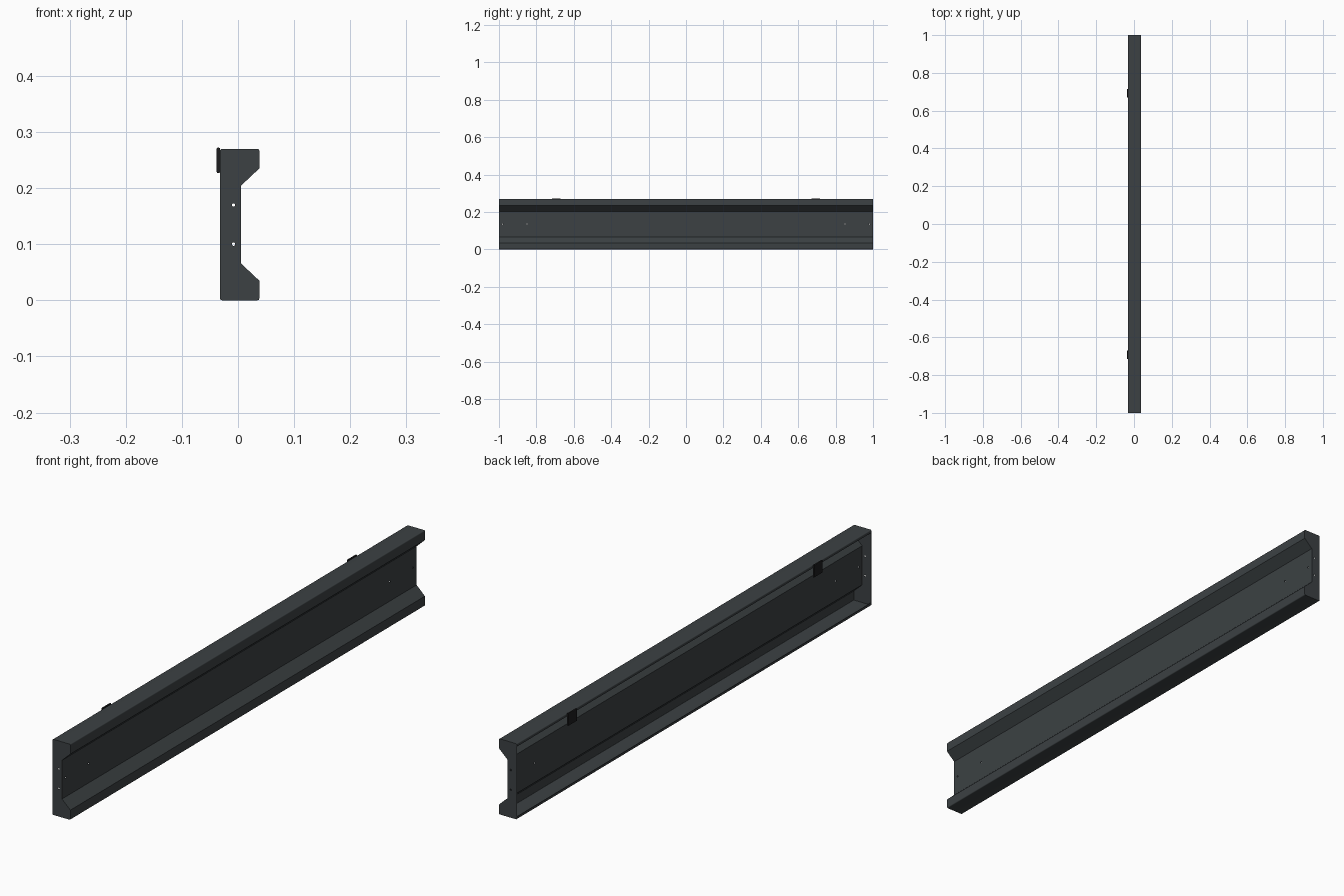
import bpy, bmesh, math
from mathutils import Vector, Matrix

if "Cube" in bpy.data.objects:
    bpy.data.objects.remove(bpy.data.objects["Cube"])

H, T, R = 0.27, 0.002, 0.004
BACK, FRONT, WEB = -0.032, 0.038, 0.005


def material(name, col):
    m = bpy.data.materials.new(name)
    m.diffuse_color = (*col, 1)
    m.use_nodes = True
    m.node_tree.nodes["Principled BSDF"].inputs["Base Color"].default_value = m.diffuse_color
    return m


steel = material("dark_steel", (0.045, 0.053, 0.057))
black = material("black_clip", (0.012, 0.012, 0.013))


def make(name, bm, mat=None):
    me = bpy.data.meshes.new(name)
    bm.to_mesh(me)
    bm.free()
    ob = bpy.data.objects.new(name, me)
    bpy.context.collection.objects.link(ob)
    if mat:
        me.materials.append(mat)
    return ob


def activate(ob):
    bpy.ops.object.select_all(action='DESELECT')
    ob.select_set(True)
    bpy.context.view_layer.objects.active = ob


def round_corner(prev, p, nxt, n=4):
    """Points of a small fillet at corner p."""
    p = Vector(p)
    a = p + (Vector(prev) - p).normalized() * R
    b = p + (Vector(nxt) - p).normalized() * R
    return [tuple(a * (1 - t) ** 2 + p * 2 * t * (1 - t) + b * t * t)
            for t in (i / n for i in range(n + 1))]


# lower half of the outer profile (x, z), mirrored in z for the upper half
lower = (round_corner((BACK, 0.1), (BACK, 0), (FRONT, 0))
         + round_corner((BACK, 0), (FRONT, 0), (FRONT, 0.1))
         + [(FRONT, 0.035), (WEB, 0.066)])
outline = lower + [(x, H - z) for x, z in reversed(lower)]


def cut_holes(ob, spots, axis):
    """Drill small round holes along an axis."""
    bm = bmesh.new()
    for s in spots:
        mat = Matrix.Translation(s) @ Matrix.Rotation(math.pi / 2, 4, axis)
        bmesh.ops.create_cone(bm, cap_ends=True, segments=12, radius1=0.003,
                              radius2=0.003, depth=0.012, matrix=mat)
    cutter = make("hole_cutter", bm)
    cutter.hide_render = True
    mod = ob.modifiers.new("holes", 'BOOLEAN')
    mod.operation, mod.solver, mod.object = 'DIFFERENCE', 'EXACT', cutter
    activate(ob)
    bpy.ops.object.modifier_apply(modifier=mod.name)
    bpy.data.objects.remove(cutter)


# folded sheet channel, open at the back with short return lips
pts = [(BACK, 0.01)] + outline + [(BACK, H - 0.01)]
bm = bmesh.new()
y = 1 - T
rows = [[bm.verts.new((x, s * y, z)) for x, z in pts] for s in (-1, 1)]
for i in range(len(pts) - 1):
    bm.faces.new((rows[0][i], rows[0][i + 1], rows[1][i + 1], rows[1][i]))
channel = make("channel_sheet", bm, steel)
activate(channel)
sol = channel.modifiers.new("thickness", 'SOLIDIFY')
sol.thickness, sol.offset, sol.use_even_offset = T, 1, True
bpy.ops.object.modifier_apply(modifier=sol.name)
cut_holes(channel, [(WEB, s * d, H / 2) for s in (-1, 1) for d in (0.85, 0.98)], 'Y')
activate(channel)
bpy.ops.object.shade_smooth_by_angle(angle=math.radians(30))

for side, s in (("front", -1), ("back", 1)):
    # end plate with two fixing holes
    bm = bmesh.new()
    f = bm.faces.new([bm.verts.new((x, s * (1 - T), z)) for x, z in outline])
    ext = bmesh.ops.extrude_face_region(bm, geom=[f])
    bmesh.ops.translate(bm, vec=(0, s * T, 0),
                        verts=[v for v in ext["geom"] if isinstance(v, bmesh.types.BMVert)])
    bmesh.ops.recalc_face_normals(bm, faces=bm.faces)
    cap = make(f"end_plate_{side}", bm, steel)
    cut_holes(cap, [(-0.008, s * (1 - T / 2), H / 2 + dz) for dz in (-0.035, 0.035)], 'X')
    activate(cap)
    bpy.ops.object.shade_smooth_by_angle(angle=math.radians(30))

    # clip hung on the upper lip
    bm = bmesh.new()
    bmesh.ops.create_cube(bm, size=1, matrix=Matrix.Translation((-0.035, s * 0.693, 0.2495))
                          @ Matrix.Diagonal((0.006, 0.046, 0.045, 1)))
    bmesh.ops.bevel(bm, geom=[e for e in bm.edges if abs(e.verts[0].co.y - e.verts[1].co.y) > 0.01],
                    offset=0.002, segments=3, profile=0.5, affect='EDGES')
    make(f"lip_clip_{side}", bm, black)
